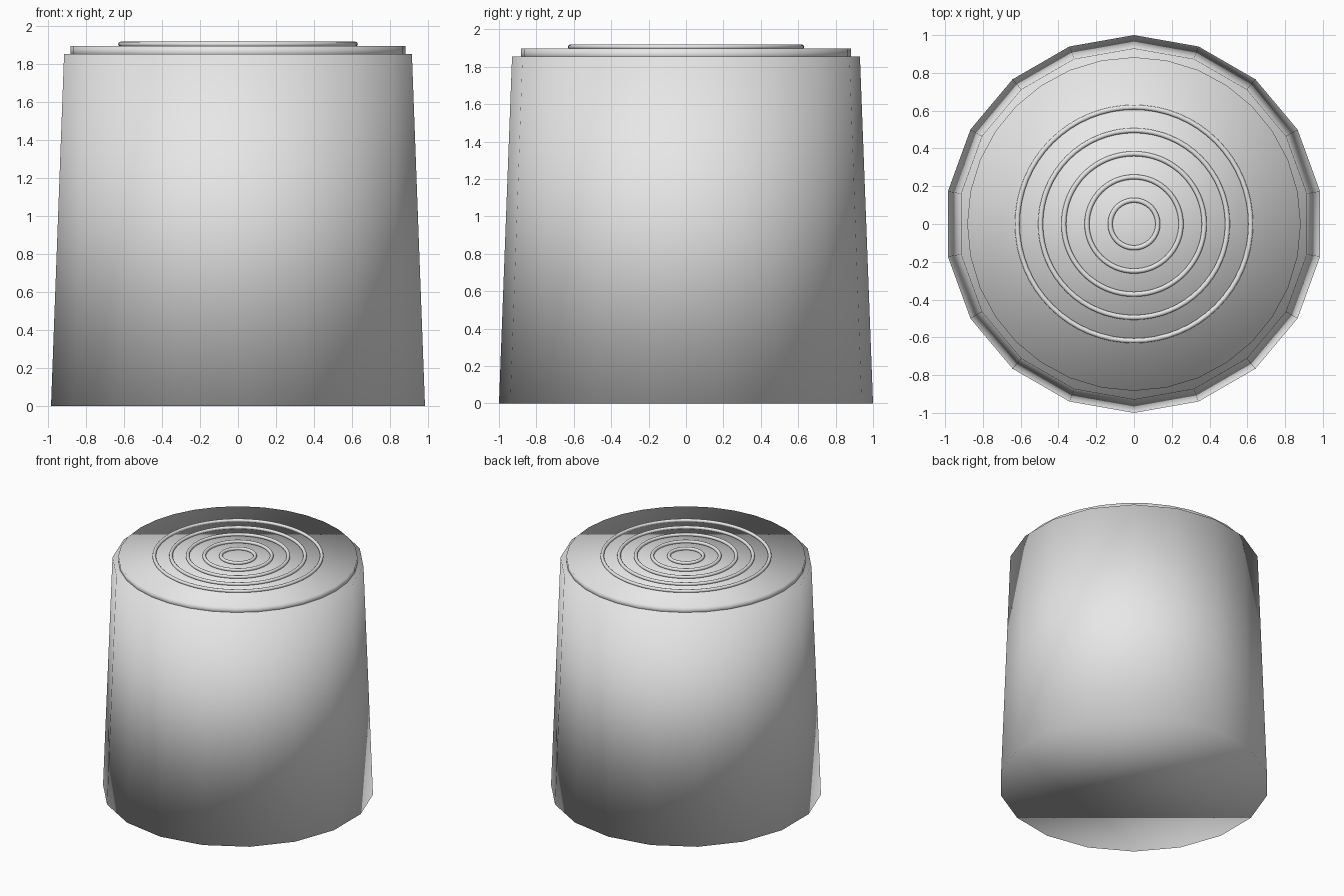
import bpy

cube = bpy.data.objects.get("Cube")
if cube:
    bpy.data.objects.remove(cube, do_unlink=True)

grey = bpy.data.materials.new("plain_grey")
grey.use_nodes = True
colour = (0.8, 0.8, 0.8, 1)
grey.diffuse_color = colour
grey.node_tree.nodes["Principled BSDF"].inputs["Base Color"].default_value = colour


def finish(name):
    """Name the new part, colour it and shade it smooth all over."""
    part = bpy.context.object
    part.name = name
    part.data.materials.append(grey)
    bpy.ops.object.shade_smooth()


BODY_TOP, LID_TOP = 1.855, 1.897

# Tapered body with eighteen sides
bpy.ops.mesh.primitive_cone_add(vertices=18, radius1=1, radius2=0.93,
                                depth=BODY_TOP, location=(0, 0, BODY_TOP / 2))
finish("body")

# Thin round lid, sunk slightly into the body
bpy.ops.mesh.primitive_cylinder_add(vertices=32, radius=0.883, depth=0.06,
                                    location=(0, 0, LID_TOP - 0.03))
finish("lid")

# Five evenly spaced raised rings on the lid
for i in range(1, 6):
    bpy.ops.mesh.primitive_torus_add(major_radius=0.123 * i + 0.003,
                                     minor_radius=0.013,
                                     major_segments=64, minor_segments=12,
                                     location=(0, 0, LID_TOP + 0.009))
    finish(f"ring_{i}")
